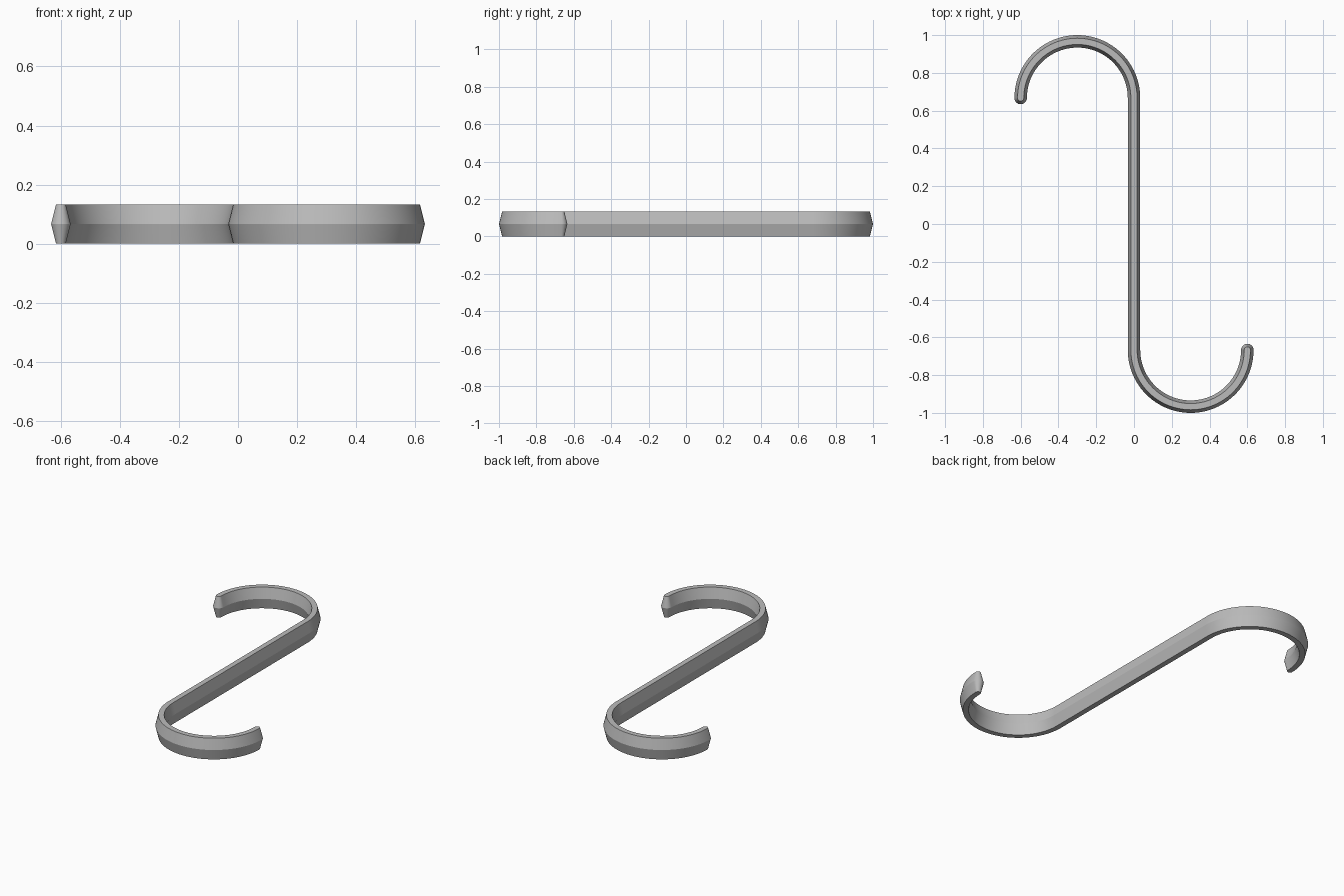
import bpy, bmesh, math
from mathutils import Vector

if "Cube" in bpy.data.objects:
    bpy.data.objects.remove(bpy.data.objects["Cube"])

R, CY = 0.3, 0.667            # bend radius and bend centre height along y
WIDE, NARROW, H = 0.033, 0.0165, 0.133
ARC, CAP = 48, 8

# Stations along the S: (centre, heading angle, along factor, side factor)
stations = []
start, end = Vector((-2 * R, CY)), Vector((2 * R, -CY))
for i in range(CAP):          # rounded start tip
    a = math.pi / 2 * i / CAP
    stations.append((start, math.pi / 2, -math.cos(a), math.sin(a)))
for i in range(ARC + 1):      # upper bend
    a = math.pi * (1 - i / ARC)
    stations.append((Vector((-R + R * math.cos(a), CY + R * math.sin(a))), a - math.pi / 2, 0, 1))
for i in range(ARC + 1):      # lower bend, joined by the straight shank
    a = math.pi * (1 + i / ARC)
    stations.append((Vector((R + R * math.cos(a), -CY + R * math.sin(a))), a + math.pi / 2, 0, 1))
# make both bends share one heading convention (pointing along the path)
for i in range(CAP):          # rounded end tip
    a = math.pi / 2 * (1 - (i + 1) / CAP)
    stations.append((end, math.pi / 2, math.cos(a), math.sin(a)))


def rail(bm, half_width, z, sign):
    """One edge line of the bevelled bar."""
    out = []
    for c, h, along, side in stations:
        t = Vector((math.cos(h), math.sin(h)))
        n = Vector((-t.y, t.x))
        p = c + half_width * (along * t + sign * side * n)
        out.append(bm.verts.new((p.x, p.y, z)))
    return out


bm = bmesh.new()
# Six-sided section: wide at mid height, narrow at top and bottom
section = [(WIDE, H / 2, 1), (NARROW, H, 1), (NARROW, H, -1),
           (WIDE, H / 2, -1), (NARROW, 0, -1), (NARROW, 0, 1)]
rails = [rail(bm, *s) for s in section]
for k in range(6):
    a, b = rails[k], rails[(k + 1) % 6]
    for i in range(len(stations) - 1):
        bm.faces.new((a[i], a[i + 1], b[i + 1], b[i]))
bmesh.ops.remove_doubles(bm, verts=bm.verts, dist=1e-5)
bmesh.ops.recalc_face_normals(bm, faces=bm.faces)

mesh = bpy.data.meshes.new("s_hook")
bm.to_mesh(mesh)
bm.free()
hook = bpy.data.objects.new("s_hook", mesh)
bpy.context.collection.objects.link(hook)

steel = bpy.data.materials.new("grey")
steel.diffuse_color = (0.5, 0.5, 0.5, 1)
steel.use_nodes = True
steel.node_tree.nodes["Principled BSDF"].inputs["Base Color"].default_value = steel.diffuse_color
mesh.materials.append(steel)

bpy.context.view_layer.objects.active = hook
hook.select_set(True)
bpy.ops.object.shade_smooth_by_angle(angle=math.radians(20))
